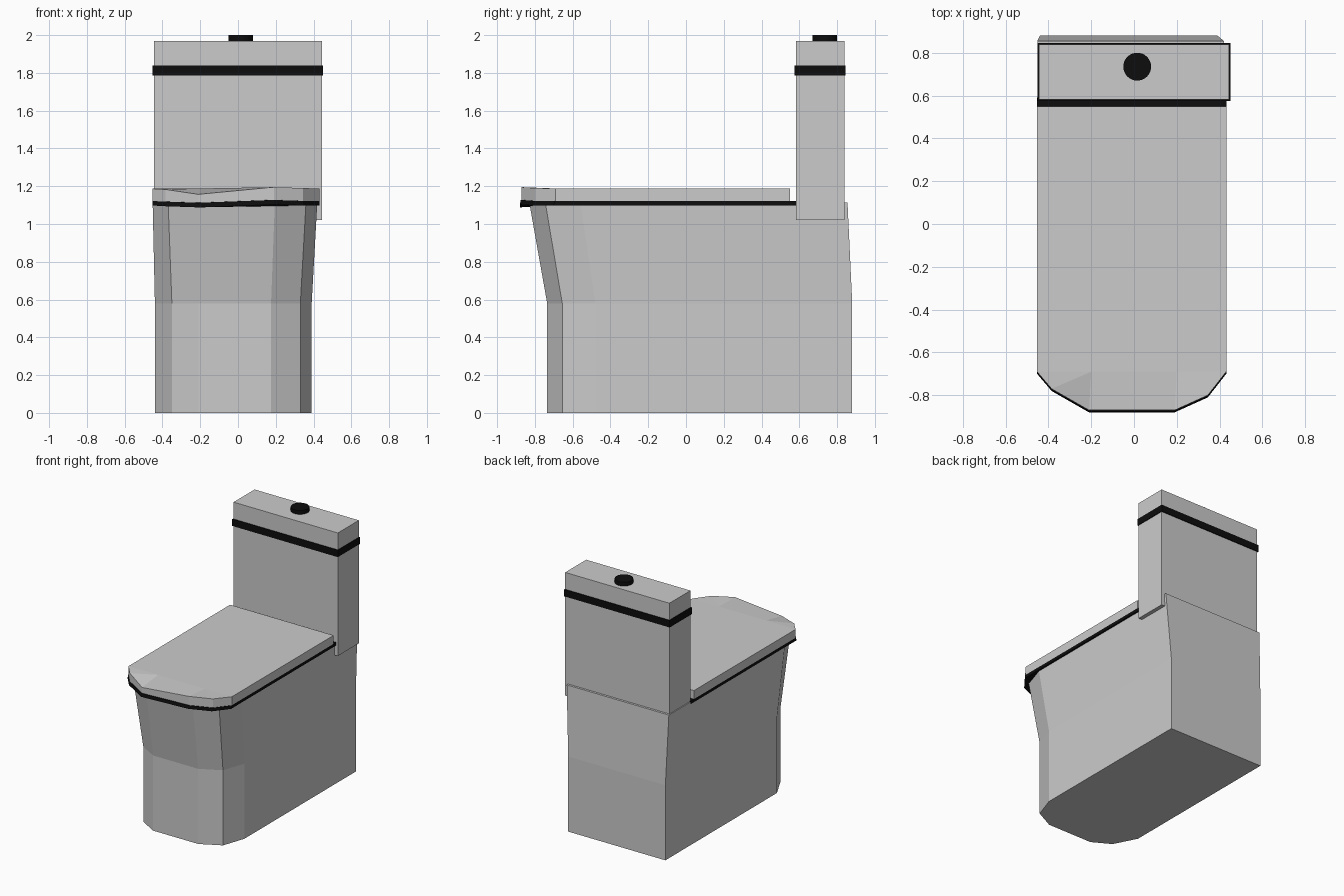
import bpy, bmesh

if "Cube" in bpy.data.objects:
    bpy.data.objects.remove(bpy.data.objects["Cube"])

black = bpy.data.materials.new("black_trim")
black.diffuse_color = (0.004, 0.004, 0.004, 1)
black.use_nodes = True
black.node_tree.nodes["Principled BSDF"].inputs["Base Color"].default_value = black.diffuse_color


def finish(name, bm, mat=None):
    bmesh.ops.recalc_face_normals(bm, faces=bm.faces)
    me = bpy.data.meshes.new(name)
    bm.to_mesh(me)
    bm.free()
    ob = bpy.data.objects.new(name, me)
    bpy.context.collection.objects.link(ob)
    if mat:
        me.materials.append(mat)
    return ob


def loft(rings, cap_top=True):
    """Skin a stack of equal-length rings of 3D points."""
    bm = bmesh.new()
    vs = [[bm.verts.new(p) for p in r] for r in rings]
    n = len(rings[0])
    for a, b in zip(vs, vs[1:]):
        for i in range(n):
            j = (i + 1) % n
            bm.faces.new((a[i], a[j], b[j], b[i]))
    bm.faces.new(vs[0][::-1])
    if cap_top:
        bm.faces.new(vs[-1])
    return bm, vs


def box(name, x, y, z, mat=None):
    ring = [(x[0], y[0]), (x[1], y[0]), (x[1], y[1]), (x[0], y[1])]
    bm, _ = loft([[(px, py, h) for px, py in ring] for h in z])
    finish(name, bm, mat)


# Pedestal: straight base, flaring to the rim (outline runs back right to back left)
base = [(.39, .88), (.39, -.48), (.33, -.655), (.175, -.735),
        (-.21, -.735), (-.35, -.655), (-.44, -.48), (-.44, .88)]
rim = [(.42, .855), (.42, -.56), (.36, -.745), (.195, -.83),
       (-.205, -.83), (-.37, -.745), (-.452, -.56), (-.452, .855)]
bm, _ = loft([[(x, y, 0) for x, y in base],
              [(x, y, .58) for x, y in base],
              [(x, y, 1.115) for x, y in rim]])
finish("pedestal", bm)

# Seat and lid share one outline; the front edge dips slightly on the left
outline = [(.431, -.69), (.345, -.80), (.19, -.87),
           (-.21, -.87), (-.385, -.77), (-.453, -.69)]
seam = [1.122, 1.122, 1.127, 1.112, 1.118, 1.122]
lid_top = [1.188, 1.19, 1.195, 1.157, 1.183, 1.187]


def closed(zs, back, z_back, grow=0.0, drop=0.0):
    pts = [(x, y - grow, z - drop) for (x, y), z in zip(outline, zs)]
    return [(.431, back, z_back - drop)] + pts + [(-.453, back, z_back - drop)]


bm, _ = loft([closed(seam, .59, 1.122, .01, .024), closed(seam, .59, 1.122, .005)])
finish("seat", bm, black)

# Lid with a faceted front
bm, vs = loft([closed(seam, .55, 1.122), closed(lid_top, .55, 1.188)], cap_top=False)
t = vs[1]
m_left = bm.verts.new((-.2, -.69, 1.188))
m_right = bm.verts.new((.2, -.69, 1.188))
for f in [(t[0], t[7], t[6], m_left, m_right, t[1]), (t[1], m_right, t[2]),
          (t[2], m_right, t[3]), (t[3], m_right, m_left, t[4]),
          (t[4], m_left, t[5]), (t[5], m_left, t[6])]:
    bm.faces.new(f)
finish("lid", bm)

# Cistern with black band
box("cistern", (-.445, .445), (.582, .838), (1.02, 1.97))
box("cistern_band", (-.452, .45), (.575, .845), (1.787, 1.84), black)

# Flush button
bpy.ops.mesh.primitive_cylinder_add(vertices=32, radius=.065, depth=.04,
                                    location=(.015, .735, 1.98))
button = bpy.context.object
button.name = "flush_button"
button.data.materials.append(black)
bpy.ops.object.shade_smooth_by_angle()
